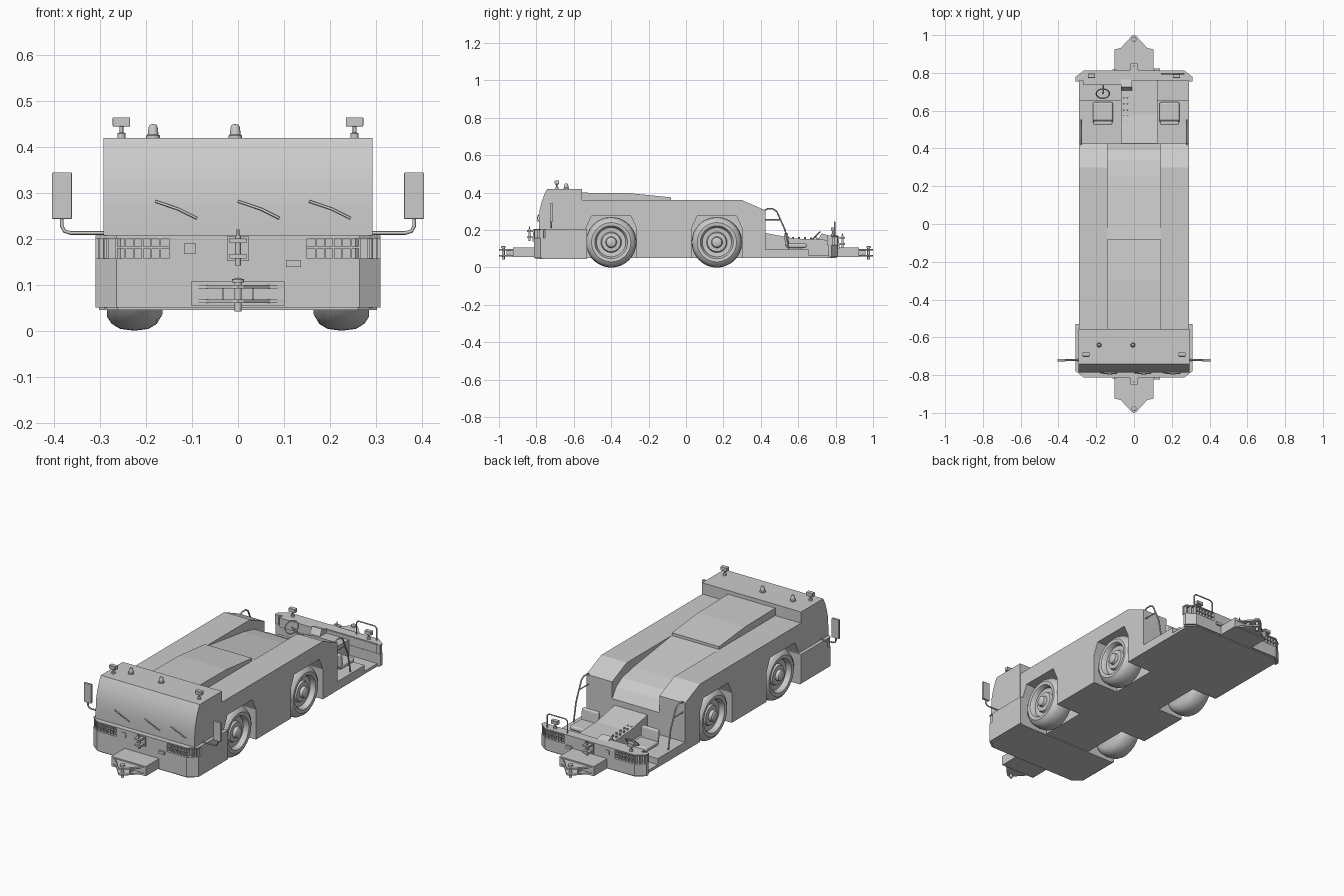
import bpy, bmesh, math
from mathutils import Vector


def finish(name, bm, smooth=False, bevel=0):
    bmesh.ops.recalc_face_normals(bm, faces=bm.faces)
    me = bpy.data.meshes.new(name)
    bm.to_mesh(me)
    bm.free()
    ob = bpy.data.objects.new(name, me)
    bpy.context.collection.objects.link(ob)
    if smooth:
        for p in me.polygons:
            p.use_smooth = True
        me.set_sharp_from_angle(angle=math.radians(35))
    if bevel:
        m = ob.modifiers.new("bevel", 'BEVEL')
        m.width, m.segments = bevel, 3
    return ob


def prism(name, pts, axis, a, b, **kw):
    """Extrude a 2D outline along x (pts = y,z) or z (pts = x,y)."""
    bm = bmesh.new()
    put = (lambda p, t: (t, p[0], p[1])) if axis == 'x' else (lambda p, t: (p[0], p[1], t))
    lo = [bm.verts.new(put(p, a)) for p in pts]
    hi = [bm.verts.new(put(p, b)) for p in pts]
    bm.faces.new(lo)
    bm.faces.new(hi)
    n = len(pts)
    for i in range(n):
        bm.faces.new((lo[i], lo[(i + 1) % n], hi[(i + 1) % n], hi[i]))
    return finish(name, bm, **kw)


def box(name, x0, x1, y0, y1, z0, z1, **kw):
    return prism(name, [(x0, y0), (x1, y0), (x1, y1), (x0, y1)], 'z', z0, z1, **kw)


def lathe(name, prof, centre, axis='z', seg=24):
    """Spin (radius, height) points around an axis through centre."""
    bm = bmesh.new()
    vs = [bm.verts.new((r, 0, h)) for r, h in prof]
    es = [bm.edges.new(e) for e in zip(vs, vs[1:])]
    bmesh.ops.spin(bm, geom=vs + es, cent=(0, 0, 0), axis=(0, 0, 1),
                   angle=2 * math.pi, steps=seg, use_duplicate=False)
    bmesh.ops.remove_doubles(bm, verts=bm.verts, dist=1e-5)
    for v in bm.verts:
        x, y, z = v.co
        v.co = Vector((z, x, y) if axis == 'x' else (x, y, z)) + Vector(centre)
    return finish(name, bm, smooth=True)


def tube(name, pts, r):
    cu = bpy.data.curves.new(name, 'CURVE')
    cu.dimensions = '3D'
    cu.bevel_depth, cu.bevel_resolution, cu.use_fill_caps = r, 2, True
    sp = cu.splines.new('POLY')
    sp.points.add(len(pts) - 1)
    for p, co in zip(sp.points, pts):
        p.co = (*co, 1)
    ob = bpy.data.objects.new(name, cu)
    bpy.context.collection.objects.link(ob)


AXLES = (-0.40, 0.165)
SIDES = ((-1, "left"), (1, "right"))

# Side bodies with wheel arches in the profile
side = [(-0.785, 0.05)]
for c in AXLES:
    side += [(c - 0.135, 0.05), (c - 0.135, 0.21), (c - 0.105, 0.275),
             (c + 0.105, 0.275), (c + 0.135, 0.21), (c + 0.135, 0.05)]
side += [(0.425, 0.05), (0.425, 0.305), (0.30, 0.36), (-0.785, 0.36)]
side[-1:] = [(-0.6, 0.36), (-0.6, 0.3), (-0.785, 0.21)]
for s, n in SIDES:
    prism(n + "_body_side", side, 'x', s * 0.14, s * 0.292)

# Central body with channel falling towards the cockpit, and raised hood
prism("centre_body", [(-0.785, 0.05), (0.425, 0.05), (0.425, 0.215), (0.39, 0.265), (0.34, 0.295),
                      (0.25, 0.315), (-0.08, 0.36), (-0.6, 0.36), (-0.785, 0.21)], 'x', -0.14, 0.14)
prism("hood", [(-0.56, 0.35), (-0.08, 0.35), (-0.08, 0.375), (-0.30, 0.397), (-0.56, 0.40)],
      'x', -0.14, 0.14)

# Tall front housing
prism("front_housing", [(-0.785, 0.2), (-0.785, 0.26), (-0.782, 0.31), (-0.772, 0.35), (-0.758, 0.39),
                        (-0.742, 0.42), (-0.555, 0.42), (-0.555, 0.2)], 'x', -0.293, 0.293, smooth=True)
for x in (-0.18, 0.0, 0.155):
    tube("wiper", [(x, -0.788, 0.282), (x + 0.05, -0.794, 0.265), (x + 0.09, -0.79, 0.245)], 0.003)


def bumper(tag, s, inner, z0, z1):
    """Bumper with chamfered corners and barred lamp recesses; s = -1 front, 1 rear."""
    def outline(o, w=0.311):
        return [(-w + o, inner), (-w + o, s * (0.778 - o)), (-0.265 + o / 2, s * (0.813 - o)),
                (0.265 - o / 2, s * (0.813 - o)), (w - o, s * (0.778 - o)), (w - o, inner)]
    zl = z1 - 0.05
    prism(tag + "_bumper_chin", outline(0.008), 'z', z0, z0 + 0.006)
    prism(tag + "_bumper", outline(0), 'z', z0 + 0.006, zl)
    prism(tag + "_lamp_recess", outline(0.018), 'z', zl, z1 - 0.005)
    prism(tag + "_bumper_cap", outline(0), 'z', z1 - 0.006, z1)
    box(tag + "_bumper_middle", -0.15, 0.15, s * 0.78, s * 0.813, zl, z1)
    for k, n in SIDES:
        box(tag + "_bumper_flank_" + n, k * 0.29, k * 0.311, inner, s * 0.755, zl, z1)
        for i in range(8):
            x = 0.17 + i * 0.019
            y = 0.811 if x < 0.265 else 0.811 - (x - 0.265) * 0.035 / 0.046
            box(tag + "_lamp_bar", k * (x - 0.002), k * (x + 0.002),
                s * (y - 0.02), s * y, zl, z1 - 0.005)
        box(tag + "_lamp_rail_" + n, k * 0.15, k * 0.265, s * 0.795, s * 0.809, zl + 0.022, zl + 0.026)
    # Small access plates
    prism(tag + "_diamond_plate", [(s * 0.814, zl + 0.01), (s * 0.817, zl + 0.01),
                                   (s * 0.817, zl + 0.034), (s * 0.814, zl + 0.034)], 'x', -0.117, -0.093)
    box(tag + "_socket", 0.105, 0.137, s * 0.81, s * 0.822, zl - 0.018, zl - 0.003)
    # Upper clevis hitch
    zc = zl + 0.02
    box(tag + "_clevis_plate", -0.024, 0.024, s * 0.81, s * 0.819, zc - 0.025, zc + 0.028)
    for dz in (-0.02, 0.014):
        box(tag + "_clevis_jaw", -0.018, 0.018, s * 0.815, s * 0.85, zc + dz, zc + dz + 0.01)
    lathe(tag + "_clevis_pin", [(0, -0.035), (0.006, -0.035), (0.006, 0.03), (0.003, 0.03),
                                (0.003, 0.043), (0, 0.043)], (0, s * 0.837, zc), seg=12)
    # Lower tow coupling: box, twin pointed plates, ribs, pin
    box(tag + "_tow_box", -0.102, 0.102, s * 0.80, s * 0.925, 0.055, 0.107)
    tip = [(-0.1, s * 0.9), (-0.1, s * 0.925), (-0.07, s * 0.932), (-0.012, s * 0.995), (0, s * 1.0),
           (0.012, s * 0.995), (0.07, s * 0.932), (0.1, s * 0.925), (0.1, s * 0.9)]
    for z in (0.06, 0.092):
        prism(tag + "_tow_plate", tip, 'z', z, z + 0.008)
    for x in (-0.035, 0.031):
        box(tag + "_tow_rib", x, x + 0.004, s * 0.92, s * 0.96, 0.062, 0.096)
    lathe(tag + "_tow_pin", [(0, 0.042), (0.008, 0.042), (0.008, 0.105), (0.013, 0.105),
                             (0.013, 0.112), (0, 0.116)], (0, s * 0.977, 0), seg=16)


bumper("front", -1, -0.53, 0.045, 0.207)
bumper("rear", 1, 0.762, 0.05, 0.17)


def work_lamp(name, x, y, z, s):
    lathe(name + "_post", [(0, 0), (0.009, 0), (0.009, 0.01), (0.004, 0.012), (0.004, 0.026), (0, 0.026)],
          (x, y, z), seg=12)
    box(name, x - 0.019, x + 0.019, y - 0.011, y + 0.011, z + 0.025, z + 0.045, bevel=0.002)
    box(name + "_lens", x - 0.016, x + 0.016, y + s * 0.01, y + s * 0.013, z + 0.028, z + 0.042)


# Roof lamps, beacons, mirrors, wheels, cockpit rails on each side
for x in (-0.185, -0.006):
    lathe("beacon", [(0, 0), (0.015, 0), (0.015, 0.006), (0.012, 0.008), (0.01, 0.024), (0.007, 0.03), (0, 0.031)],
          (x, -0.64, 0.419))
tyre = [(0, -0.12), (0.10, -0.12), (0.12, -0.108), (0.131, -0.09), (0.135, -0.06), (0.131, -0.028),
        (0.12, -0.01), (0.105, 0), (0.088, -0.002), (0.082, -0.01), (0.078, -0.028), (0.055, -0.03),
        (0.05, -0.018), (0.03, -0.016), (0.026, 0), (0.02, 0.004), (0, 0.005)]
for s, n in SIDES:
    work_lamp("front_work_lamp_" + n, s * 0.254, -0.69, 0.42, -1)
    work_lamp("rear_work_lamp_" + n, s * 0.225, 0.785, 0.17, 1)
    tube("mirror_arm_" + n, [(s * 0.29, -0.72, 0.213), (s * 0.365, -0.72, 0.213), (s * 0.378, -0.72, 0.217),
                             (s * 0.384, -0.72, 0.228), (s * 0.384, -0.72, 0.25)], 0.004)
    box("mirror_" + n, s * 0.362, s * 0.405, -0.727, -0.714, 0.243, 0.345, bevel=0.002)
    for c, a in zip(AXLES, ("front", "rear")):
        lathe(a + "_wheel_" + n, [(r, s * h) for r, h in tyre], (s * 0.285, c, 0.135), 'x', 48)
    tube("entry_rail_" + n, [(s * 0.28, y, z) for y, z in
         ((0.42, 0.305), (0.435, 0.313), (0.465, 0.313), (0.485, 0.30), (0.53, 0.20), (0.55, 0.10))], 0.004)
    tube("entry_rail_brace_" + n, [(s * 0.28, 0.42, 0.255), (s * 0.28, 0.505, 0.255)], 0.003)

# Cockpit floor, footwell, console
box("cockpit_floor", -0.292, 0.292, 0.42, 0.655, 0.05, 0.097)
box("footwell", -0.292, 0.292, 0.65, 0.77, 0.05, 0.065)
prism("console", [(0.42, 0.06), (0.42, 0.185), (0.58, 0.155), (0.77, 0.147), (0.77, 0.06)], 'x', -0.07, 0.125)
prism("control_panel", [(0.70, 0.14), (0.725, 0.182), (0.765, 0.17), (0.765, 0.14)], 'x', -0.07, -0.01)
for i in range(5):
    for x in (-0.055, -0.035):
        lathe("control_knob", [(0, -0.01), (0.005, -0.01), (0.005, 0.006), (0, 0.006)],
              (x, 0.54 + i * 0.032, 0.159 - i * 0.001), seg=10)
box("dashboard", -0.27, -0.07, 0.735, 0.765, 0.12, 0.17)
tube("steering_column", [(-0.165, 0.745, 0.11), (-0.165, 0.69, 0.165)], 0.005)
tube("steering_wheel", [(-0.165 + 0.035 * math.cos(t * math.pi / 10), 0.69 + 0.025 * math.sin(t * math.pi / 10),
                         0.165 + 0.025 * math.sin(t * math.pi / 10)) for t in range(21)], 0.0035)

# Seats
for x, n in ((-0.165, "left"), (0.188, "right")):
    box("seat_base_" + n, x - 0.035, x + 0.035, 0.545, 0.62, 0.09, 0.108)
    box("seat_cushion_" + n, x - 0.053, x + 0.053, 0.535, 0.645, 0.105, 0.128, bevel=0.009)
    prism("seat_back_" + n, [(0.53, 0.115), (0.552, 0.115), (0.545, 0.185), (0.525, 0.185)],
          'x', x - 0.05, x + 0.05, bevel=0.007)

# Guard hoop on the rear bumper
tube("rear_guard_hoop", [(0.145, 0.795, 0.165), (0.145, 0.795, 0.232), (0.155, 0.795, 0.243),
                         (0.255, 0.795, 0.243), (0.265, 0.795, 0.232), (0.265, 0.795, 0.165)], 0.0035)
